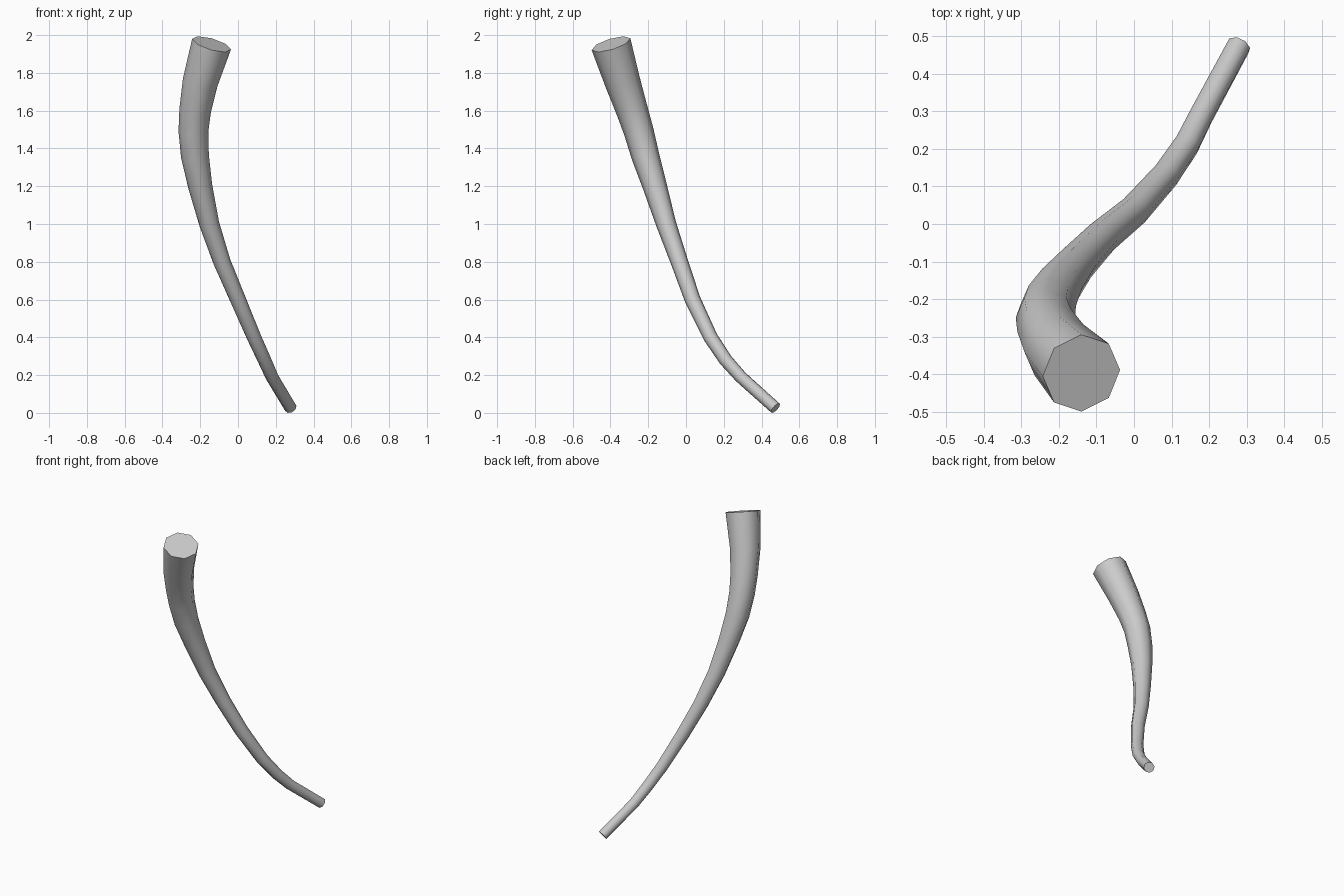
import bpy, bmesh, math
from mathutils import Vector

if "Cube" in bpy.data.objects:
    bpy.data.objects.remove(bpy.data.objects["Cube"])

SIDES = 8
# Centre line of the horn with its radius: x, y, z, r
PATH = [
    (-0.140, -0.397, 1.952, 0.107), (-0.200, -0.335, 1.75, 0.094),
    (-0.227, -0.285, 1.60, 0.084), (-0.236, -0.250, 1.49, 0.079),
    (-0.228, -0.215, 1.36, 0.074), (-0.200, -0.165, 1.20, 0.064),
    (-0.152, -0.105, 1.00, 0.053), (-0.085, -0.035, 0.80, 0.046),
    (0.000, 0.035, 0.60, 0.042), (0.085, 0.130, 0.40, 0.038),
    (0.140, 0.210, 0.28, 0.036), (0.180, 0.290, 0.19, 0.034),
    (0.279, 0.474, 0.025, 0.033),
]
points = [Vector(p[:3]) for p in PATH]

# Rings carried along the path without twisting
bm = bmesh.new()
rings = []
side = Vector((-1, 0, 0))
for i, c in enumerate(points):
    t = (points[min(i + 1, len(points) - 1)] - points[max(i - 1, 0)]).normalized()
    side = (side - t * side.dot(t)).normalized()
    other = t.cross(side)
    r = PATH[i][3]
    angles = [2 * math.pi * k / SIDES for k in range(SIDES)]
    rings.append([bm.verts.new(c + r * (math.cos(a) * side + math.sin(a) * other))
                  for a in angles])

# Skin between rings, then flat end caps
for a, b in zip(rings, rings[1:]):
    for k in range(SIDES):
        n = (k + 1) % SIDES
        bm.faces.new((a[k], a[n], b[n], b[k]))
bm.faces.new(rings[0])
bm.faces.new(rings[-1])
bmesh.ops.recalc_face_normals(bm, faces=bm.faces)

mesh = bpy.data.meshes.new("curved_horn")
bm.to_mesh(mesh)
bm.free()
horn = bpy.data.objects.new("curved_horn", mesh)
bpy.context.collection.objects.link(horn)

# Smooth shading along the skin, crisp rims
bpy.context.view_layer.objects.active = horn
horn.select_set(True)
bpy.ops.object.shade_smooth_by_angle(angle=math.radians(50))
